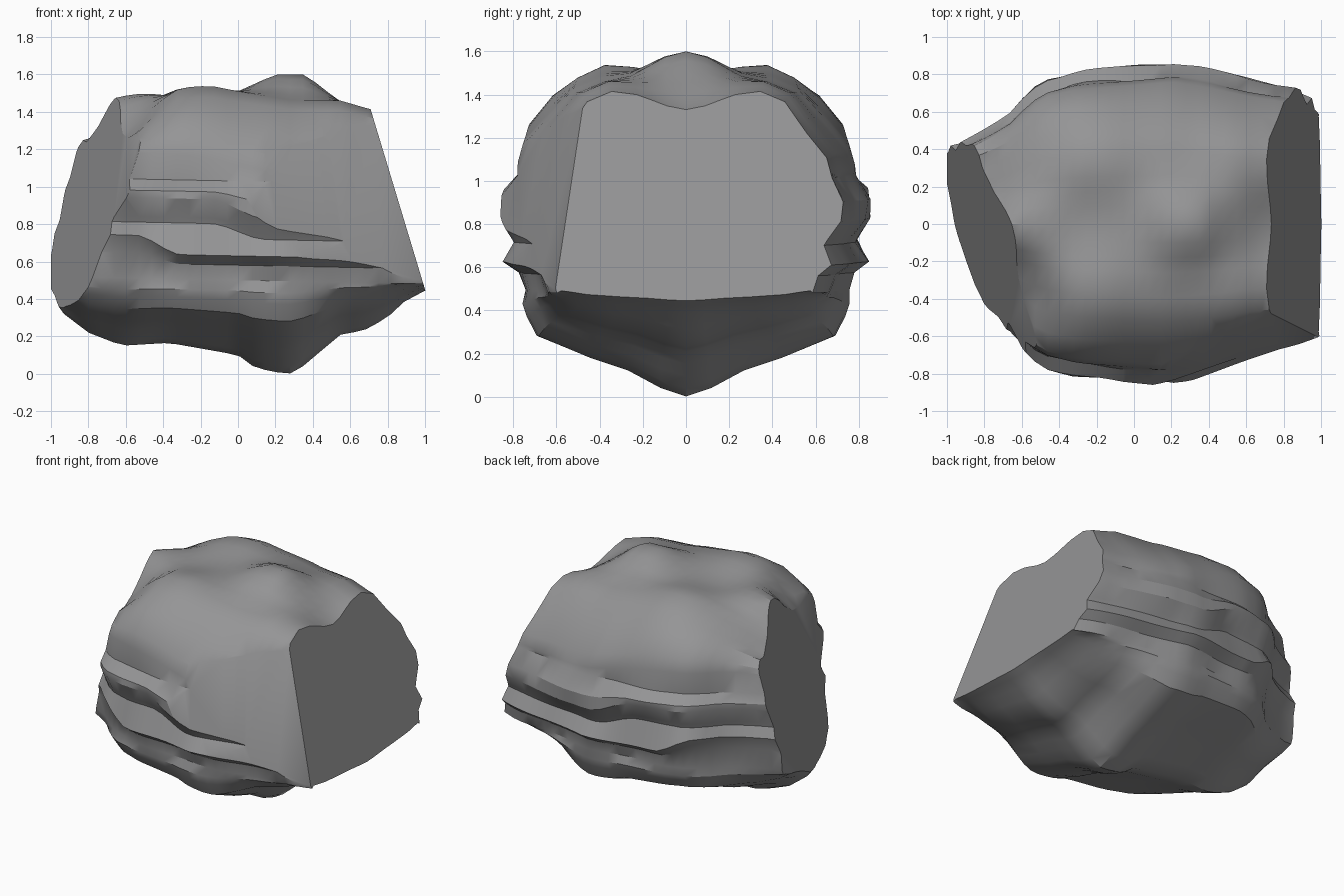
import bpy, bmesh, math
from mathutils import Vector

if "Cube" in bpy.data.objects:
    bpy.data.objects.remove(bpy.data.objects["Cube"])


def curve(pts, x):
    """Piecewise-linear lookup."""
    if x <= pts[0][0]:
        return pts[0][1]
    for (x0, v0), (x1, v1) in zip(pts, pts[1:]):
        if x <= x1:
            return v0 + (v1 - v0) * (x - x0) / (x1 - x0)
    return pts[-1][1]


def smooth(a, b, t):
    t = min(1, max(0, (t - a) / (b - a)))
    return t * t * (3 - 2 * t)


# Outlines along the length: underside, ridge top, shoulder top, half width
under = [(-1, .42), (-.97, .35), (-.8, .22), (-.62, .15), (-.37, .165), (0, .1),
         (.08, .04), (.18, .01), (.3, 0), (.43, .11), (.55, .21), (.67, .23),
         (.8, .3), (.88, .38), (1.02, .455)]
ridge = [(-1, 1.3), (-.65, 1.48), (-.5, 1.5), (-.3, 1.48), (0, 1.51),
         (.2, 1.6), (.36, 1.6), (.5, 1.49), (.72, 1.33), (1.02, 1.25)]
shoulder = [(-1, 1.17), (-.82, 1.25), (-.65, 1.37), (-.45, 1.47), (-.3, 1.53), (-.15, 1.54),
            (0, 1.51), (.3, 1.46), (.55, 1.46), (.72, 1.41), (1.02, 1.36)]
width = [(-1, .42), (-.95, .43), (-.77, .52), (-.65, .6), (-.57, .7), (-.48, .77),
         (-.3, .82), (0, .845), (.2, .865), (.4, .83), (.6, .78), (.87, .73), (1.02, .67)]

# Half cross-section from ridge to keel, with layered ledges on the flank
section = [(0, 1.54), (.1, 1.54), (.18, 1.54), (.26, 1.54), (.39, 1.54), (.52, 1.48),
           (.645, 1.36), (.755, 1.22), (.78, 1.12), (.785, 1.03), (.86, .92), (.86, .83),
           (.80, .745), (.785, .72), (.84, .63), (.77, .58), (.745, .5), (.755, .43),
           (.735, .37), (.69, .28), (.45, .18), (.27, .12), (.12, .04), (0, 0)]
# How far each ledge climbs towards the left end
climb = [(.5, 0), (.58, .06), (.63, .10), (.72, .08), (.745, .085), (.83, .1),
         (.92, .05), (1.03, 0)]


def point(x, y, z, side):
    w = curve(width, x) / .86
    if z > 1.1:
        blend = smooth(0, .36, y)
        top = curve(ridge, x) * (1 - blend) + curve(shoulder, x) * blend
        if side < 0:
            top -= .13 * smooth(.1, .5, y) * (1 - smooth(-.65, -.3, x))
        zz = 1.1 + (z - 1.1) * (top - 1.1) / .44
        zz -= .075 * math.tanh(3 * x) * smooth(.5, .7, y)
    elif z < .5:
        b = curve(under, x)
        zz = b + z * (.5 - b) / .5
        # lower flank tucks in towards both ends
        y *= 1 - .16 * smooth(.3, .85, abs(x)) * smooth(.5, .28, z)
    else:
        # ledges drop a level in steps along the flank
        step = 1 - smooth(-.15, .15, x) if z > .7 else 1 - smooth(-.55, -.3, x)
        zz = z + curve(climb, z) * step - .02 * x
        y += .01 * math.sin(11 * x + 9 * z + side)
        y = min(y, .865)
    return Vector((x, side * y * w, zz))


# Rock body lofted along x
bm = bmesh.new()
N = 30
outline = [(y, z, 1) for y, z in section] + [(y, z, -1) for y, z in section[-2:0:-1]]
rings = []
for i in range(N + 1):
    x = -1 + 2.02 * i / N
    rings.append([bm.verts.new(point(x, y, z, s)) for y, z, s in outline])
n = len(outline)
for a, b in zip(rings, rings[1:]):
    for j in range(n):
        k = (j + 1) % n
        bm.faces.new((a[j], a[k], b[k], b[j]))
bm.faces.new(rings[0])
bm.faces.new(rings[-1][::-1])
bmesh.ops.recalc_face_normals(bm, faces=bm.faces)


# Flat fracture faces: left, right end, front right
def fracture(normal, d):
    nv = Vector(normal)
    res = bmesh.ops.bisect_plane(bm, geom=bm.verts[:] + bm.edges[:] + bm.faces[:], dist=1e-5,
                                 plane_co=nv * d / nv.length_squared, plane_no=nv,
                                 clear_outer=True)
    edges = [e for e in res["geom_cut"] if isinstance(e, bmesh.types.BMEdge)]
    bmesh.ops.holes_fill(bm, edges=edges, sides=0)


fracture((-1, -.306, .274), 1.058)
fracture((1, 0, .302), 1.136)
fracture((.391, -1, .269), 1.125)
bmesh.ops.triangulate(bm, faces=[f for f in bm.faces if len(f.verts) > 4])
bmesh.ops.recalc_face_normals(bm, faces=bm.faces)

mesh = bpy.data.meshes.new("rock")
bm.to_mesh(mesh)
bm.free()
rock = bpy.data.objects.new("rock", mesh)
bpy.context.collection.objects.link(rock)

# Dark grey stone
stone = bpy.data.materials.new("stone")
stone.diffuse_color = (.3, .3, .305, 1)
stone.use_nodes = True
stone.node_tree.nodes["Principled BSDF"].inputs["Base Color"].default_value = stone.diffuse_color
mesh.materials.append(stone)

bpy.context.view_layer.objects.active = rock
rock.select_set(True)
bpy.ops.object.shade_smooth_by_angle(angle=math.radians(30))
